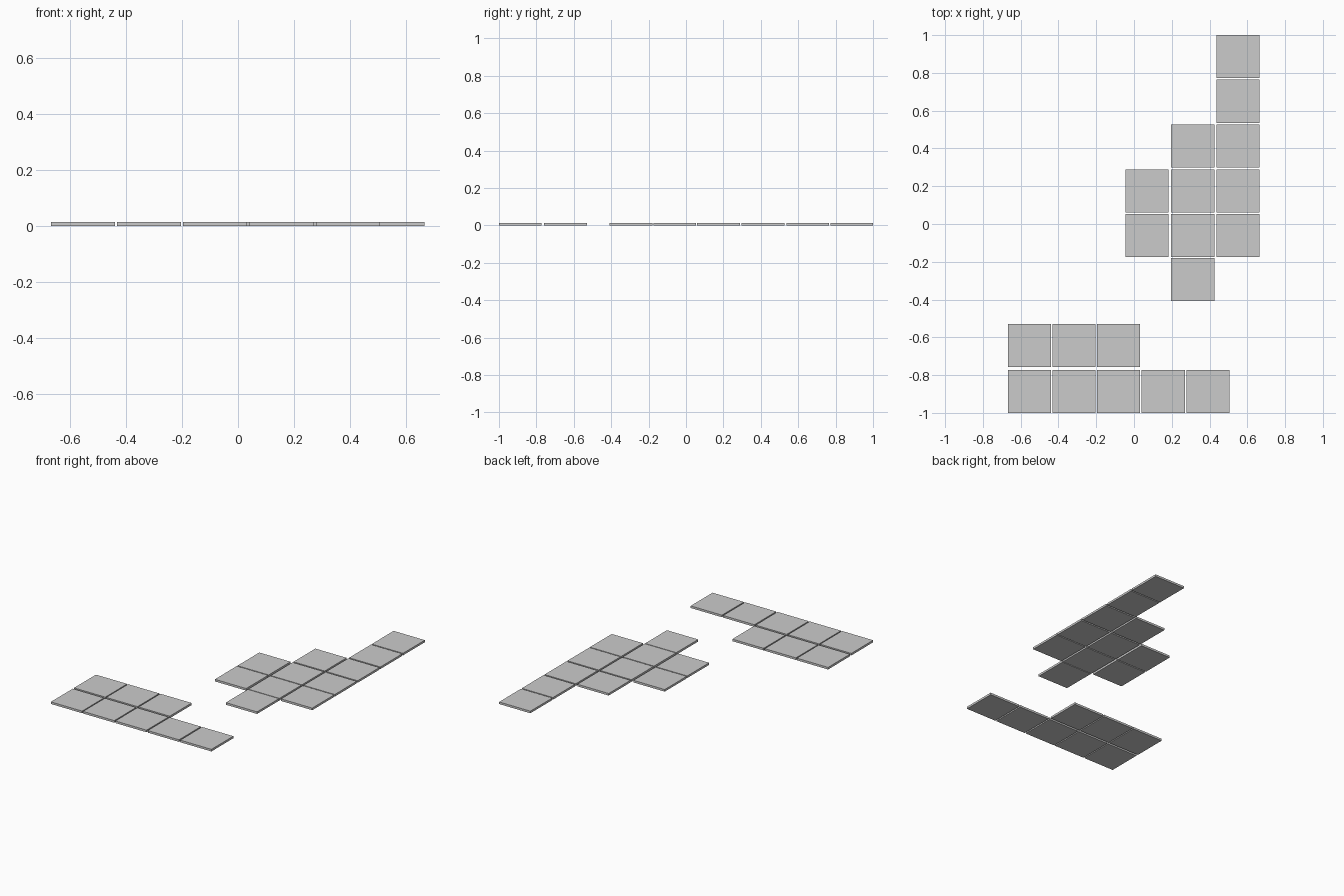
import bpy
import bmesh
from mathutils import Matrix

if "Cube" in bpy.data.objects:
    bpy.data.objects.remove(bpy.data.objects["Cube"])

SIZE = 0.228     # tile side
THICK = 0.014    # tile thickness


def tile(name, x, y):
    """Square slab with its lower-left corner at x, y, standing on z = 0."""
    bm = bmesh.new()
    bmesh.ops.create_cube(bm, size=1.0, matrix=(
        Matrix.Translation((x + SIZE / 2, y + SIZE / 2, THICK / 2))
        @ Matrix.Diagonal((SIZE, SIZE, THICK, 1))))
    mesh = bpy.data.meshes.new(name)
    bm.to_mesh(mesh)
    bm.free()
    bpy.context.collection.objects.link(bpy.data.objects.new(name, mesh))


def patch(name, columns, rows, layout):
    """layout: for each row, the column indices that carry a tile."""
    for r, cols in enumerate(layout):
        for c in cols:
            tile(f"{name}_tile_{r}_{c}", columns[c], rows[r])


# Front patch: a row of five with a row of three behind it
patch("front_patch",
      [-0.667, -0.432, -0.196, 0.041, 0.278],
      [-1.0, -0.758],
      [range(5), range(3)])

# Rear patch: stepped three-column cluster with a long right-hand column
patch("rear_patch",
      [-0.046, 0.197, 0.437],
      [-0.408, -0.175, 0.06, 0.298, 0.536, 0.772],
      [[1], range(3), range(3), [1, 2], [2], [2]])
